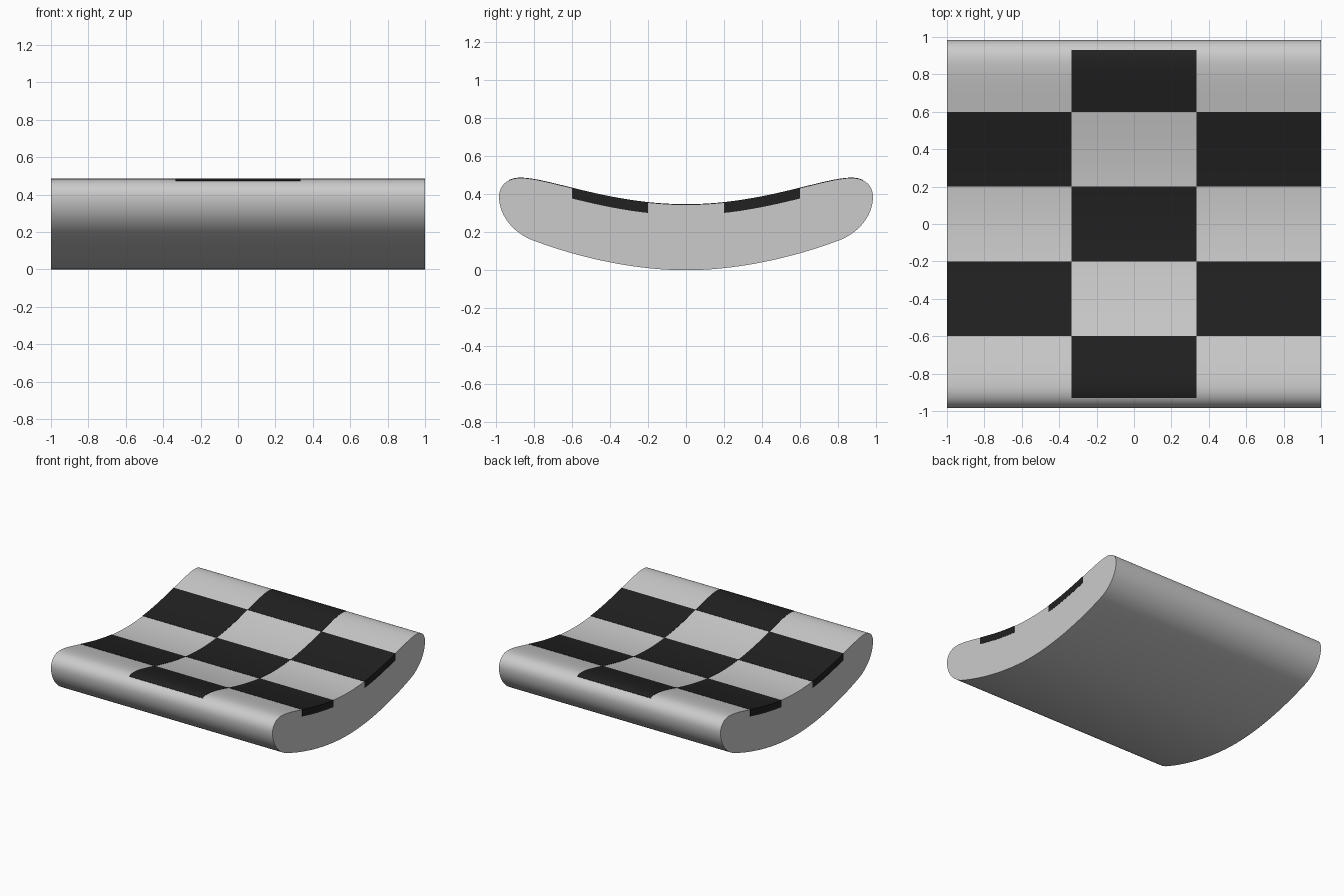
import bpy, bmesh, math

if "Cube" in bpy.data.objects:
    bpy.data.objects.remove(bpy.data.objects["Cube"])

# Half of the cross-section as bezier pieces (y, z): top centre -> rim -> bottom centre
PIECES = [
    ((0, .345), (.40, .345), (.72, .485), (.87, .485)),
    ((.87, .485), (.935, .485), (.983, .45), (.983, .385)),
    ((.983, .385), (.983, .29), (.91, .195), (.80, .155)),
    ((.80, .155), (.60, .08), (.30, 0), (0, 0)),
]
STEPS = 20


def bezier(p, t):
    w = ((1 - t) ** 3, 3 * t * (1 - t) ** 2, 3 * t * t * (1 - t), t ** 3)
    return tuple(sum(a * q[i] for a, q in zip(w, p)) for i in (0, 1))


half = [PIECES[0][0]] + [bezier(p, i / STEPS) for p in PIECES for i in range(1, STEPS + 1)]
upper = half[:2 * STEPS + 1]
top = [(-y, z) for y, z in upper[:0:-1]] + upper


def height(y):
    for (y0, z0), (y1, z1) in zip(top, top[1:]):
        if y0 <= y <= y1 and y1 > y0:
            return z0 + (z1 - z0) * (y - y0) / (y1 - y0)


def extrude_profile(name, outline, x0, x1, mat=None):
    bm = bmesh.new()
    face = bm.faces.new([bm.verts.new((x0, y, z)) for y, z in outline])
    ext = bmesh.ops.extrude_face_region(bm, geom=[face])
    verts = [g for g in ext["geom"] if isinstance(g, bmesh.types.BMVert)]
    bmesh.ops.translate(bm, vec=(x1 - x0, 0, 0), verts=verts)
    bmesh.ops.recalc_face_normals(bm, faces=bm.faces)
    me = bpy.data.meshes.new(name)
    bm.to_mesh(me)
    bm.free()
    ob = bpy.data.objects.new(name, me)
    bpy.context.collection.objects.link(ob)
    if mat:
        me.materials.append(mat)
    bpy.ops.object.select_all(action='DESELECT')
    ob.select_set(True)
    bpy.context.view_layer.objects.active = ob
    bpy.ops.object.shade_smooth_by_angle(angle=math.radians(30))
    return ob


# Curved slab
extrude_profile("curved_slab", half + [(-y, z) for y, z in half[-2:0:-1]], -1, 1)

# Dark inlaid checker tiles, a hair proud of the surface
dark = bpy.data.materials.new("dark_tile")
dark.diffuse_color = (.015, .015, .015, 1)
dark.use_nodes = True
dark.node_tree.nodes["Principled BSDF"].inputs["Base Color"].default_value = dark.diffuse_color
LIFT, DEPTH = .002, .055
rows = (-.93, -.6, -.2, .2, .6, .93)
cols = (-1.001, -1 / 3, 1 / 3, 1.001)
for c in range(3):
    for r in range(5):
        if (c + r) % 2 == 0:
            continue
        a, b = rows[r], rows[r + 1]
        arc = [(a, height(a))] + [p for p in top if a < p[0] < b] + [(b, height(b))]
        outline = [(y, z + LIFT) for y, z in arc] + [(y, z - DEPTH) for y, z in reversed(arc)]
        extrude_profile(f"checker_tile_{c}_{r}", outline, cols[c], cols[c + 1], dark)
